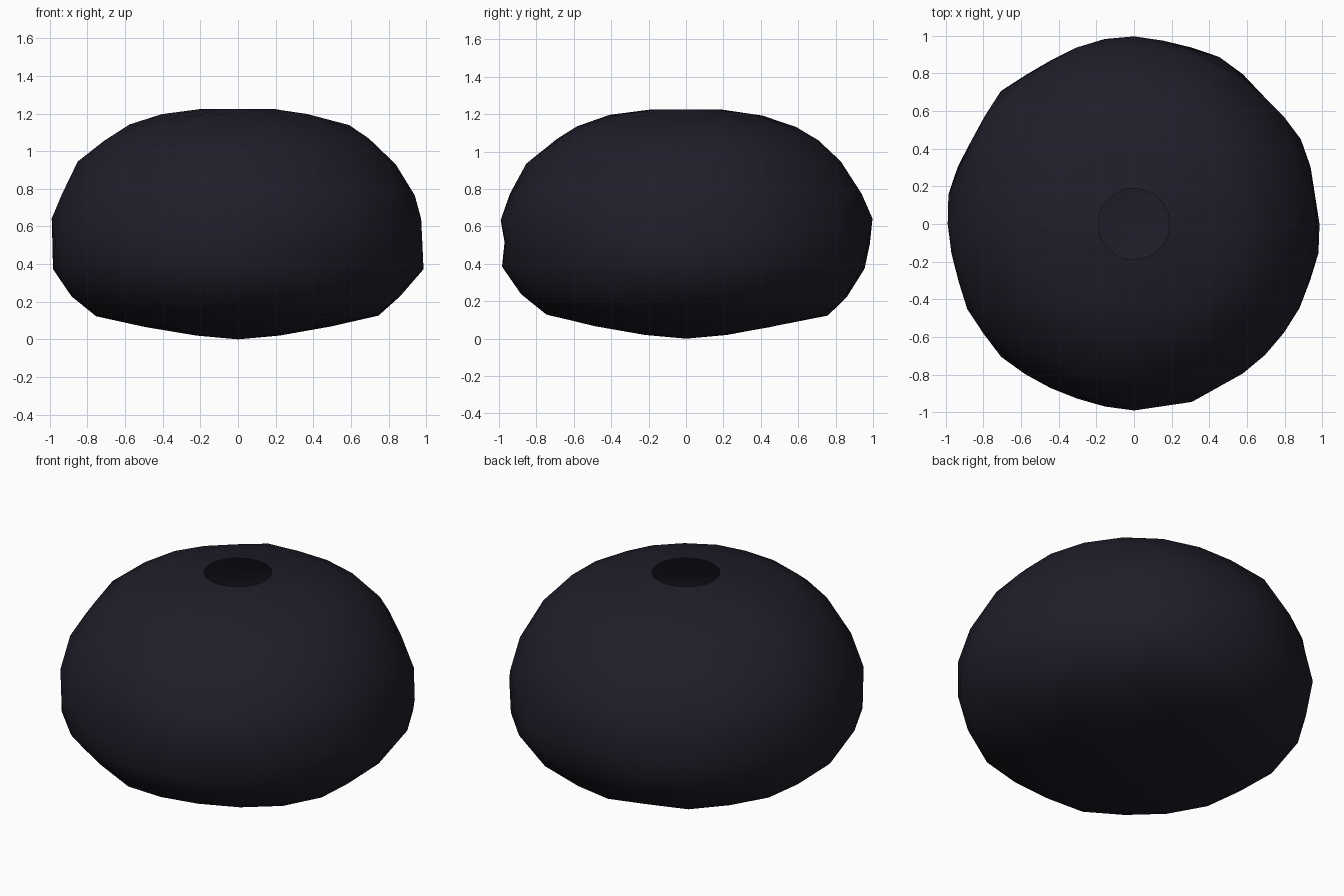
import bpy, bmesh, math, random

if "Cube" in bpy.data.objects:
    bpy.data.objects.remove(bpy.data.objects["Cube"])

random.seed(4)
SIDES = 20

# Outer profile (radius, height) from the underside up to the opening
profile = [(0.22, 0.02), (0.50, 0.07), (0.76, 0.13), (0.88, 0.23),
           (0.97, 0.38), (0.985, 0.51), (0.98, 0.64), (0.94, 0.77),
           (0.84, 0.94), (0.71, 1.06), (0.58, 1.135), (0.41, 1.19),
           (0.19, 1.225)]

bm = bmesh.new()
bottom = bm.verts.new((0, 0, 0))

# Staggered rings with a slight irregularity give the knobbly outline
rings = []
for i, (r, z) in enumerate(profile):
    wobble = 0.0 if i in (0, len(profile) - 1) else 0.018
    ring = []
    for k in range(SIDES):
        a = 2 * math.pi * (k + 0.5 * (i % 2)) / SIDES
        rr = min(r * (1 + random.uniform(-wobble, wobble)), 1.0)
        zz = z + random.uniform(-wobble, wobble) * 0.5
        ring.append(bm.verts.new((rr * math.cos(a), rr * math.sin(a), zz)))
    rings.append(ring)

# Closed underside
for k in range(SIDES):
    bm.faces.new((bottom, rings[0][(k + 1) % SIDES], rings[0][k]))

# Triangulated bands between staggered rings
for i in range(len(rings) - 1):
    lo, hi = rings[i], rings[i + 1]
    for k in range(SIDES):
        n = (k + 1) % SIDES
        if i % 2 == 0:
            bm.faces.new((lo[k], lo[n], hi[k]))
            bm.faces.new((lo[n], hi[n], hi[k]))
        else:
            bm.faces.new((lo[k], hi[n], hi[k]))
            bm.faces.new((lo[k], lo[n], hi[n]))

for f in bm.faces:
    f.smooth = True

mesh = bpy.data.meshes.new("round_shell")
bm.to_mesh(mesh)
bm.free()
shell = bpy.data.objects.new("round_shell", mesh)
bpy.context.collection.objects.link(shell)

# Blue-black colour
mat = bpy.data.materials.new("blue_black")
mat.diffuse_color = (0.014, 0.013, 0.023, 1)
mat.use_nodes = True
mat.node_tree.nodes["Principled BSDF"].inputs["Base Color"].default_value = mat.diffuse_color
mesh.materials.append(mat)
